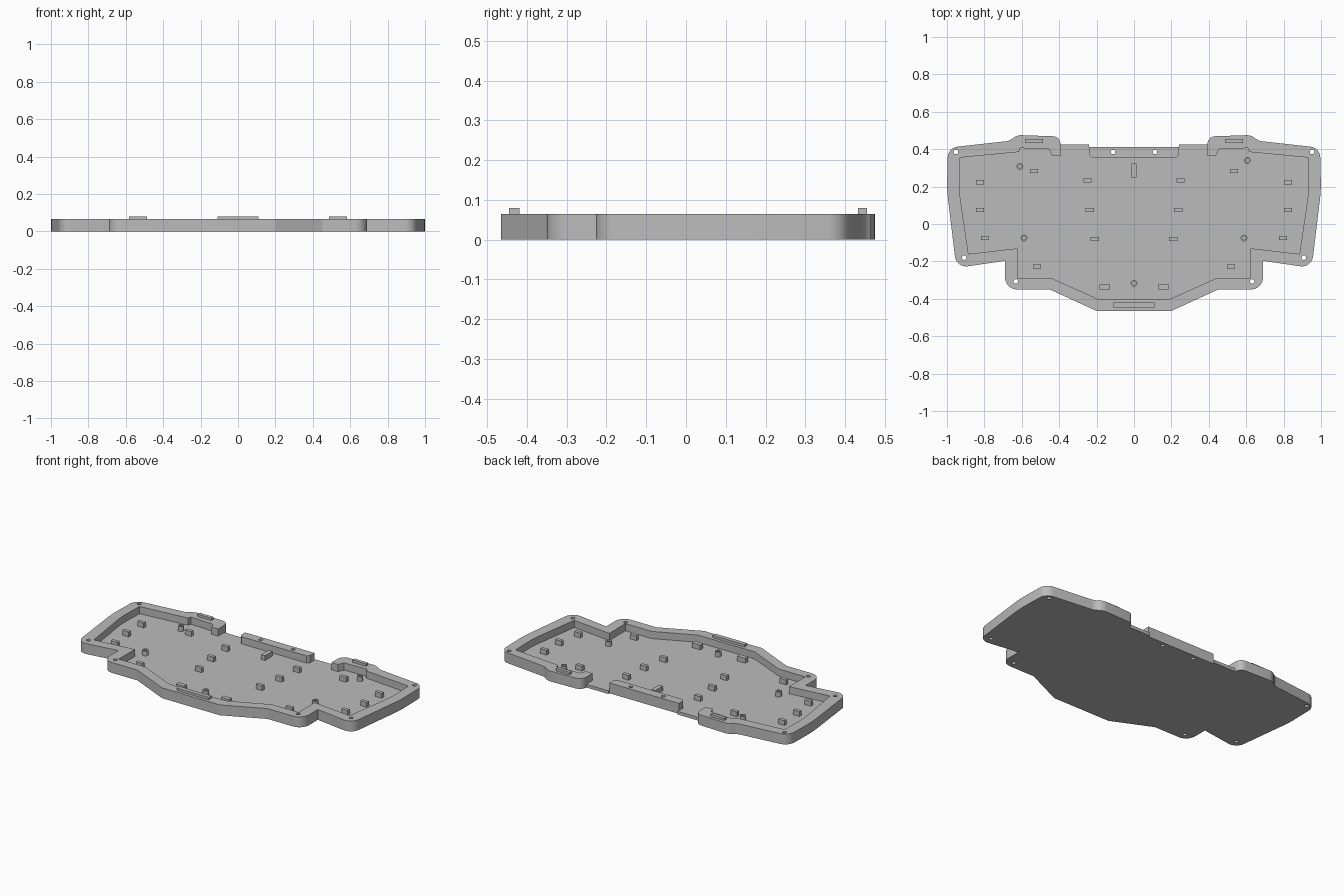
import bpy, bmesh
from math import tan, radians
from mathutils import Vector

cube = bpy.data.objects.get("Cube")
if cube:
    bpy.data.objects.remove(cube, do_unlink=True)

FLOOR, RIM, TAB, POST = 0.02, 0.065, 0.08, 0.05

grey = bpy.data.materials.new("plain grey")
grey.use_nodes = True
colour = (0.5, 0.5, 0.5, 1)
grey.diffuse_color = colour
grey.node_tree.nodes["Principled BSDF"].inputs["Base Color"].default_value = colour


def fillet(points, steps=8):
    """Round each (x, y, radius) corner of a closed outline."""
    out = []
    for i, (x, y, r) in enumerate(points):
        p = Vector((x, y))
        a = Vector(points[i - 1][:2]) - p
        b = Vector(points[(i + 1) % len(points)][:2]) - p
        if r == 0:
            out.append(p)
            continue
        d = r / tan(a.angle(b) / 2)
        start, end = p + a.normalized() * d, p + b.normalized() * d
        centre = p + (a.normalized() + b.normalized()).normalized() * (d * d + r * r) ** 0.5
        for s in range(steps + 1):
            way = (start - centre).normalized().slerp((end - centre).normalized(), s / steps)
            out.append(centre + way * r)
    return out


def both_sides(half):
    return fillet(half + [(-x, y, r) for x, y, r in reversed(half)])


def add_object(name, bm):
    bmesh.ops.recalc_face_normals(bm, faces=bm.faces)
    mesh = bpy.data.meshes.new(name)
    bm.to_mesh(mesh)
    bm.free()
    mesh.materials.append(grey)
    ob = bpy.data.objects.new(name, mesh)
    bpy.context.collection.objects.link(ob)
    return ob


def prism(name, outline, z0, z1):
    bm = bmesh.new()
    face = bm.faces.new([bm.verts.new((p[0], p[1], z0)) for p in outline])
    top = bmesh.ops.extrude_face_region(bm, geom=[face])["geom"]
    bmesh.ops.translate(bm, vec=(0, 0, z1 - z0),
                        verts=[v for v in top if isinstance(v, bmesh.types.BMVert)])
    return add_object(name, bm)


def block(name, x, y, w, d, z0, z1):
    return prism(name, [(x - w / 2, y - d / 2), (x + w / 2, y - d / 2),
                        (x + w / 2, y + d / 2), (x - w / 2, y + d / 2)], z0, z1)


def cylinder(name, x, y, r, z0, z1):
    return prism(name, fillet([(x - r, y - r, r * .999), (x + r, y - r, r * .999),
                               (x + r, y + r, r * .999), (x - r, y + r, r * .999)], 5), z0, z1)


def cut(ob, cutter):
    mod = ob.modifiers.new("cut", 'BOOLEAN')
    mod.operation, mod.solver, mod.object = 'DIFFERENCE', 'EXACT', cutter
    bpy.context.view_layer.objects.active = ob
    bpy.ops.object.modifier_apply(modifier=mod.name)
    bpy.data.objects.remove(cutter, do_unlink=True)


# Tray: outer outline, hollowed by the inner outline
tray = prism("tray", both_sides([
    (.24, .413, 0), (.24, .425, 0), (.392, .425, 0), (.40, .468, .04),
    (.635, .476, .07), (.66, .445, .06), (.995, .408, .06), (1.0, .18, .7),
    (.95, -.235, .06), (.69, -.197, 0), (.69, -.35, .065),
    (.45, -.35, .04), (.2, -.465, .04)]), 0, RIM)
cut(tray, prism("pocket", both_sides([
    (.225, .355, 0), (.24, .37, 0), (.24, .6, 0), (.392, .6, 0),
    (.392, .363, 0), (.437, .363, 0), (.455, .40, 0), (.61, .406, 0),
    (.615, .385, 0), (.93, .355, 0), (.935, .18, .7), (.885, -.16, 0),
    (.622, -.13, 0), (.622, -.29, 0), (.44, -.29, 0), (.195, -.40, 0)]), FLOOR, .2))

# Screw holes through the rim
for x, y in [(.952, .385), (.112, .385), (.908, -.18), (.632, -.307)]:
    for side in (-1, 1):
        cut(tray, cylinder("screw_hole", side * x, y, .012, -.1, .2))

# Locating tabs on the rim
block("front_tab", 0, -.432, .22, .027, RIM - .01, TAB)
for side, label in ((1, "left"), (-1, "right")):
    block(label + "_back_tab", side * .535, .444, .095, .022, RIM - .01, TAB)

# Square support posts standing on the floor
posts = [(.823, .223), (.823, .075), (.797, -.075), (.535, .283), (.248, .233),
         (.236, .075), (.21, -.081), (.518, -.228)]
for side, label in ((1, "left"), (-1, "right")):
    for i, (x, y) in enumerate(posts):
        block(f"{label}_post_{i + 1}", side * x, y, .044, .022, FLOOR - .005, POST)
    block(label + "_front_post", side * .156, -.337, .056, .028, FLOOR - .005, POST)
block("centre_post", 0, .285, .027, .075, FLOOR - .005, POST)

# Round standoffs with blind holes
for i, (x, y) in enumerate([(-.61, .308), (.606, .34), (-.588, -.075), (.588, -.075), (0, -.317)]):
    standoff = cylinder(f"standoff_{i + 1}", x, y, .018, FLOOR - .005, POST)
    cut(standoff, cylinder("standoff_hole", x, y, .010, FLOOR, .2))

bpy.ops.object.select_all(action='DESELECT')
for ob in bpy.context.collection.objects:
    if ob.type == 'MESH':
        ob.select_set(True)
bpy.context.view_layer.objects.active = tray
bpy.ops.object.shade_smooth_by_angle(angle=radians(30))
